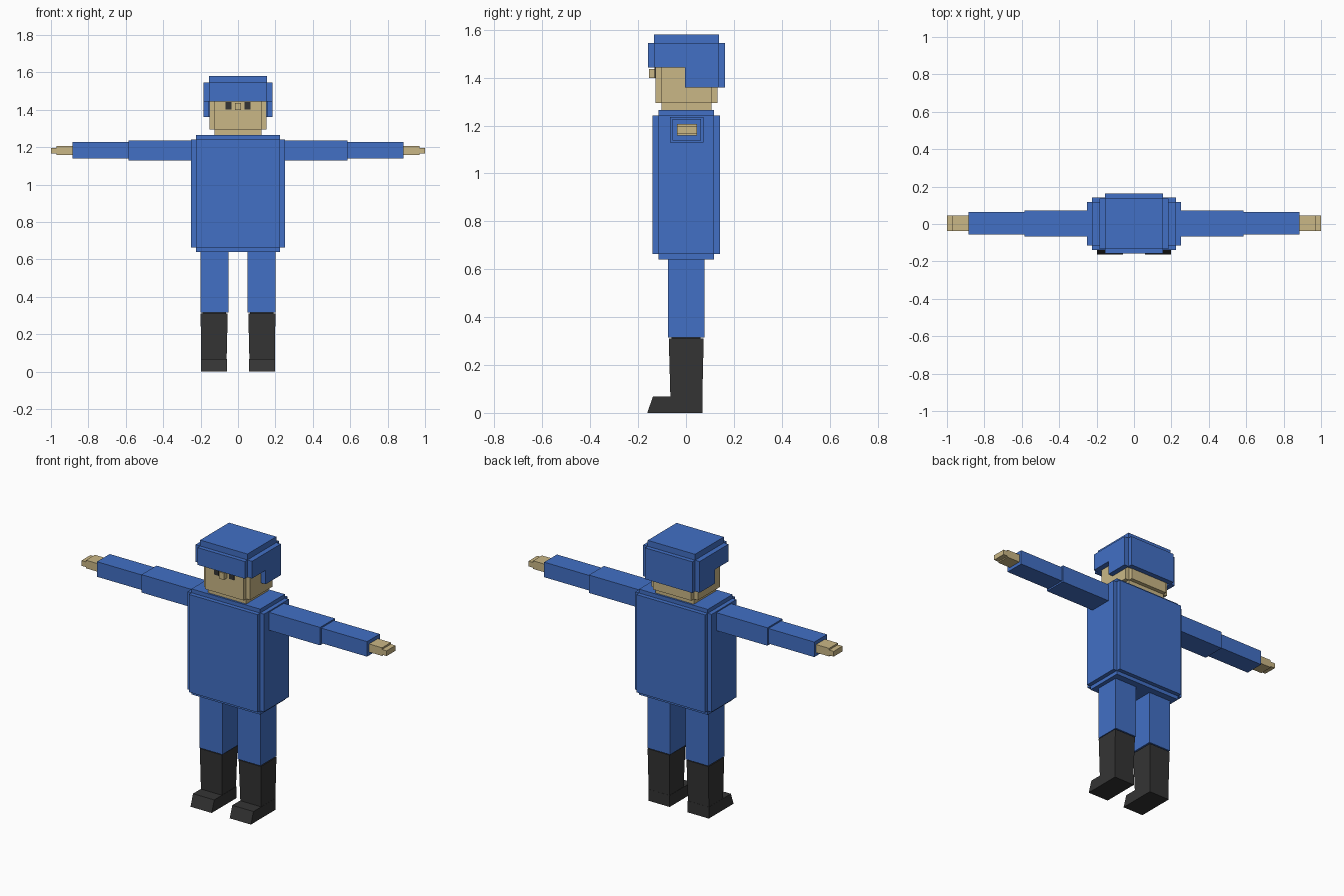
import bpy, bmesh

if "Cube" in bpy.data.objects:
    bpy.data.objects.remove(bpy.data.objects["Cube"])

def material(name, rgb):
    m = bpy.data.materials.new(name)
    m.diffuse_color = (*rgb, 1)
    m.use_nodes = True
    m.node_tree.nodes["Principled BSDF"].inputs["Base Color"].default_value = m.diffuse_color
    return m

BLUE = material("cloth blue", (0.054, 0.162, 0.560))
SKIN = material("skin tan", (0.590, 0.474, 0.238))
DARK = material("boot charcoal", (0.034, 0.034, 0.034))

def add_box(bm, x, y, z, top=None):
    """Box from (min, max) ranges; top gives other x and y ranges for the upper face."""
    tx, ty = top or (x, y)
    lo = [bm.verts.new((a, b, z[0])) for a, b in
          ((x[0], y[0]), (x[1], y[0]), (x[1], y[1]), (x[0], y[1]))]
    hi = [bm.verts.new((a, b, z[1])) for a, b in
          ((tx[0], ty[0]), (tx[1], ty[0]), (tx[1], ty[1]), (tx[0], ty[1]))]
    bm.faces.new(lo[::-1])
    bm.faces.new(hi)
    for i in range(4):
        j = (i + 1) % 4
        bm.faces.new((lo[i], lo[j], hi[j], hi[i]))

def part(name, mat, boxes, mirror=False):
    """One object from several boxes, optionally repeated on the other side."""
    for side in (("right_", "left_") if mirror else ("",)):
        bm = bmesh.new()
        for b in boxes:
            add_box(bm, *b)
        if side == "left_":
            bmesh.ops.scale(bm, vec=(-1, 1, 1), verts=bm.verts)
            bmesh.ops.reverse_faces(bm, faces=bm.faces)
        me = bpy.data.meshes.new(side + name)
        bm.to_mesh(me)
        bm.free()
        me.materials.append(mat)
        bpy.context.collection.objects.link(bpy.data.objects.new(side + name, me))

def stepped(hx, hy, z0, z1, sx, sy, sz, cy=0.002):
    """Three crossing boxes that give a block with stepped edges."""
    def r(h, c=0.0):
        return (c - h, c + h)
    return [(r(hx), r(hy - sy, cy), (z0 + sz, z1 - sz)),
            (r(hx - sx), r(hy, cy), (z0 + sz, z1 - sz)),
            (r(hx - sx), r(hy - sy, cy), (z0, z1))]

# Torso
part("torso", BLUE, stepped(0.25, 0.141, 0.64, 1.265, 0.025, 0.025, 0.023))

# Head with stepped jaw and nose
part("head", SKIN, stepped(0.152, 0.129, 1.262, 1.52, 0.026, 0.024, 0.033))
part("nose", SKIN, [((-0.016, 0.016), (-0.155, -0.12), (1.398, 1.437))])
part("eye", DARK, [((0.034, 0.066), (-0.132, -0.125), (1.4, 1.442))], mirror=True)

# Helmet: stepped crown, plus lower cover over the back and sides
part("helmet_crown", BLUE, [
    ((-0.185, 0.185), (-0.133, 0.137), (1.443, 1.545)),
    ((-0.155, 0.155), (-0.158, 0.162), (1.443, 1.545)),
    ((-0.155, 0.155), (-0.133, 0.137), (1.45, 1.58))])
part("helmet_side", BLUE, [((0.154, 0.185), (-0.005, 0.137), (1.36, 1.443))], mirror=True)
part("helmet_back", BLUE, [((-0.155, 0.155), (0.128, 0.162), (1.36, 1.443))])

# Arms and hands
part("upper_arm", BLUE, [((0.24, 0.585), (-0.067, 0.073), (1.129, 1.235))], mirror=True)
part("forearm", BLUE, [((0.58, 0.885), (-0.056, 0.063), (1.138, 1.227))], mirror=True)
part("hand", SKIN, [((0.88, 0.97), (-0.037, 0.046), (1.158, 1.206)),
                    ((0.965, 1.0), (-0.037, 0.046), (1.165, 1.196))], mirror=True)

# Legs, boots and wedge-toed feet
part("leg", BLUE, [((0.05, 0.2), (-0.075, 0.077), (0.315, 0.65))], mirror=True)
part("boot_shaft", DARK, [((0.061, 0.197), (-0.065, 0.068), (0.06, 0.31),
                           ((0.055, 0.2), (-0.072, 0.074))),
                          ((0.065, 0.19), (-0.06, 0.06), (0.3, 0.32))], mirror=True)
part("foot", DARK, [((0.059, 0.198), (-0.162, 0.069), (0.0, 0.068),
                     ((0.059, 0.198), (-0.138, 0.069)))], mirror=True)
